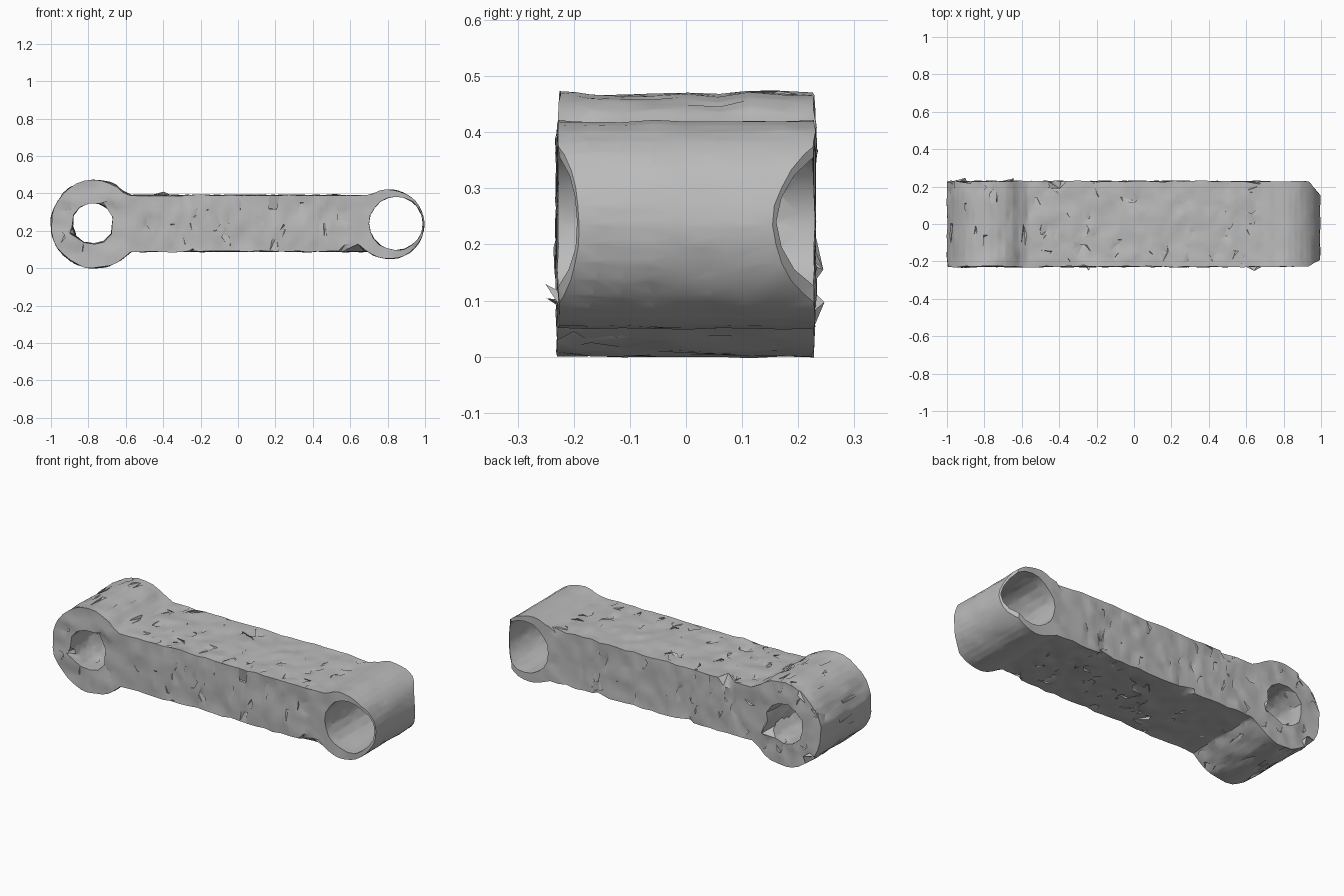
import bpy, bmesh, math, random
from mathutils import Vector, noise

random.seed(4)
if "Cube" in bpy.data.objects:
    bpy.data.objects.remove(bpy.data.objects["Cube"])

HALF = 0.228      # half width of the arm
MID = 0.235       # height of both bore axes
BIG, SMALL = Vector((-0.765, MID)), Vector((0.81, MID))


def arc(centre, radius, start, end, count):
    """Points on an arc, angles in degrees."""
    angles = [math.radians(start + (end - start) * i / count) for i in range(count + 1)]
    return [(centre.x + radius * math.cos(a), centre.y + radius * math.sin(a)) for a in angles]


def straight(x0, x1, z, count):
    return [(x0 + (x1 - x0) * i / count, z) for i in range(count + 1)]


def add_loop(bm, points):
    verts = [bm.verts.new((x, -HALF, z)) for x, z in points]
    for a, b in zip(verts, verts[1:] + verts[:1]):
        bm.edges.new((a, b))


def refine(bm, longest):
    """Split long edges until the surface is an even triangle mesh."""
    for _ in range(7):
        bmesh.ops.triangulate(bm, faces=bm.faces[:])
        flat = [e for e in bm.edges if e.is_manifold and e.calc_face_angle(0) < 0.02]
        bmesh.ops.beautify_fill(bm, faces=bm.faces[:], edges=flat)
        long_edges = [e for e in bm.edges if e.calc_length() > longest]
        if not long_edges:
            break
        bmesh.ops.subdivide_edges(bm, edges=long_edges, cuts=1)
    bmesh.ops.triangulate(bm, faces=bm.faces[:])


bm = bmesh.new()

# Outline: large eye, shank, small eye
outline = (arc(BIG, 0.235, 49, 311, 24)
           + straight(-0.57, 0.69, 0.09, 24)
           + arc(SMALL, 0.185, -118, 118, 22)
           + straight(0.69, -0.57, 0.39, 24))
add_loop(bm, outline)

# Bores; the small eye has an off-centre bore and a thin outer wall
add_loop(bm, arc(Vector((-0.775, 0.24)), 0.113, 15, 345 - 360 / 12 + 15, 11))
add_loop(bm, arc(Vector((0.845, 0.24)), 0.144, 0, 342, 19))

# Fill the profile and extrude it across the width
bmesh.ops.triangle_fill(bm, edges=bm.edges[:], use_beauty=True)
result = bmesh.ops.extrude_face_region(bm, geom=bm.faces[:], use_keep_orig=True)
moved = [v for v in result["geom"] if isinstance(v, bmesh.types.BMVert)]
bmesh.ops.translate(bm, verts=moved, vec=(0, 2 * HALF, 0))

# Broken corners at the tip of the small eye
for side, inner in ((-1, 0.19), (1, 0.155)):
    run = HALF - inner
    normal = Vector((run, side * 0.065, 0)).normalized()
    cut = bmesh.ops.bisect_plane(bm, geom=bm.verts[:] + bm.edges[:] + bm.faces[:],
                                 plane_co=(0.93, side * HALF, 0), plane_no=normal,
                                 clear_outer=True)
    rim = [e for e in cut["geom_cut"] if isinstance(e, bmesh.types.BMEdge) and e.is_boundary]
    bmesh.ops.triangle_fill(bm, edges=rim, use_beauty=True)

refine(bm, 0.06)
bmesh.ops.recalc_face_normals(bm, faces=bm.faces[:])
bm.normal_update()

# Rough cast surface: a soft wobble, then scattered folded chips
chips = []
for v in bm.verts:
    normal = v.normal.copy()
    rough = 0.009 if v.co.x < 0.68 else 0.005
    wobble = noise.noise_vector(v.co * 14) * rough
    if v.co.x < 0.66 and random.random() < 0.05:
        chips.append((v, normal))
    v.co += wobble
for v, normal in chips:
    push = Vector([random.uniform(-1, 1) for _ in range(3)])
    push -= normal * push.dot(normal)
    v.co += push.normalized() * 0.045 - normal * 0.012

mesh = bpy.data.meshes.new("link_arm")
bm.to_mesh(mesh)
bm.free()
arm = bpy.data.objects.new("link_arm", mesh)
bpy.context.collection.objects.link(arm)

# One plain grey metal
grey = bpy.data.materials.new("grey_metal")
grey.use_nodes = True
colour = (0.5, 0.5, 0.5, 1)
grey.diffuse_color = colour
grey.node_tree.nodes["Principled BSDF"].inputs["Base Color"].default_value = colour
mesh.materials.append(grey)

bpy.ops.object.select_all(action="DESELECT")
arm.select_set(True)
bpy.context.view_layer.objects.active = arm
bpy.ops.object.shade_smooth_by_angle(angle=math.radians(35))
